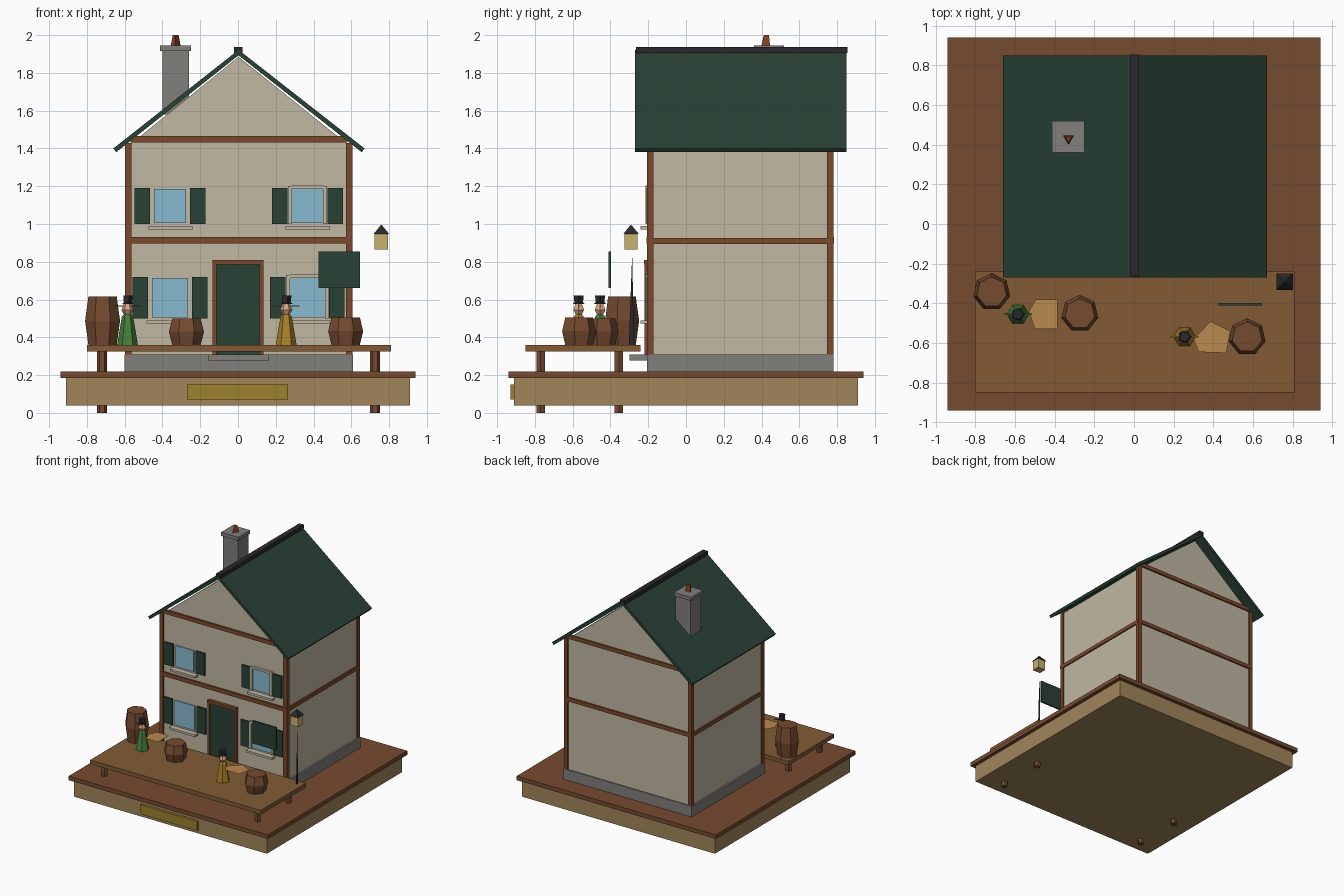
import bpy, bmesh, math

if "Cube" in bpy.data.objects:
    bpy.data.objects.remove(bpy.data.objects["Cube"])

def mat(name, r, g, b):
    m = bpy.data.materials.new(name)
    m.diffuse_color = [*(min(1, c * 1.12 / 255) ** 2.2 for c in (r, g, b)), 1]
    m.use_nodes = True
    m.node_tree.nodes["Principled BSDF"].inputs["Base Color"].default_value = m.diffuse_color
    return m

TAN = mat("tan_wood", 143, 118, 82)
BROWN = mat("brown_wood", 105, 68, 46)
DECK = mat("deck_wood", 115, 82, 50)
TIMBER = mat("timber", 110, 66, 42)
WALL = mat("plaster", 171, 163, 144)
GREEN = mat("dark_green", 40, 60, 50)
STONE = mat("stone", 115, 113, 110)
GLASS = mat("glass", 120, 165, 185)
BRASS = mat("brass", 140, 115, 45)
LAMP = mat("lamp_glow", 178, 158, 100)
CRATE = mat("crate_wood", 165, 122, 70)
BLACK = mat("iron", 40, 40, 42)
ROBE_A = mat("green_cloth", 65, 115, 55)
ROBE_B = mat("ochre_cloth", 150, 115, 40)
SKIN = mat("skin", 190, 145, 115)
POT = mat("clay", 120, 62, 42)

def finish(name, bm, m):
    bmesh.ops.recalc_face_normals(bm, faces=bm.faces)
    me = bpy.data.meshes.new(name)
    bm.to_mesh(me)
    bm.free()
    me.materials.append(m)
    ob = bpy.data.objects.new(name, me)
    bpy.context.collection.objects.link(ob)
    return ob

def box(name, x0, x1, y0, y1, z0, z1, m):
    bm = bmesh.new()
    bmesh.ops.create_cube(bm, size=1)
    for v in bm.verts:
        v.co = ((x0 + x1) / 2 + v.co.x * (x1 - x0), (y0 + y1) / 2 + v.co.y * (y1 - y0),
                (z0 + z1) / 2 + v.co.z * (z1 - z0))
    return finish(name, bm, m)

def extrude_y(name, pts, y0, y1, m):
    bm = bmesh.new()
    f = bm.faces.new([bm.verts.new((x, y0, z)) for x, z in pts])
    new = bmesh.ops.extrude_face_region(bm, geom=[f])["geom"]
    bmesh.ops.translate(bm, vec=(0, y1 - y0, 0),
                        verts=[g for g in new if isinstance(g, bmesh.types.BMVert)])
    return finish(name, bm, m)

def lathe(name, x, y, profile, n, m, turn=0.0):
    bm = bmesh.new()
    rings = [[bm.verts.new((x + r * math.cos(turn + math.tau * i / n),
                            y + r * math.sin(turn + math.tau * i / n), z)) for i in range(n)]
             for r, z in profile]
    for a, b in zip(rings, rings[1:]):
        for i in range(n):
            j = (i + 1) % n
            bm.faces.new((a[i], a[j], b[j], b[i]))
    bm.faces.new(rings[0])
    bm.faces.new(rings[-1])
    return finish(name, bm, m)

def sheet(name, pts, m):
    bm = bmesh.new()
    bm.faces.new([bm.verts.new(p) for p in pts])
    return finish(name, bm, m)

# Plinth with plaque
box("plinth", -.91, .91, -.91, .91, .04, .19, TAN)
box("plinth_top", -.94, .94, -.94, .94, .185, .22, BROWN)
box("plaque", -.27, .265, -.93, -.90, .07, .15, BRASS)

# Raised deck on posts
box("deck", -.80, .81, -.85, -.24, .325, .36, DECK)
for x in (-.72, .725):
    for y in (-.77, -.355):
        lathe("deck_post", x, y, [(.026, 0), (.026, .33)], 6, BROWN)

# House body, roof and chimney
box("foundation", -.60, .61, -.207, .78, .22, .31, STONE)
extrude_y("house_walls", [(-.585, .31), (.595, .31), (.595, 1.41), (.003, 1.885), (-.585, 1.41)],
          -.195, .77, WALL)
extrude_y("roof", [(-.66, 1.40), (.003, 1.922), (.67, 1.40), (.655, 1.38), (.003, 1.893), (-.645, 1.38)],
          -.27, .85, GREEN)
box("ridge_cap", -.02, .025, -.265, .855, 1.905, 1.937, BLACK)
box("chimney", -.40, -.26, .37, .51, 1.58, 1.92, STONE)
box("chimney_cap", -.412, -.25, .36, .52, 1.915, 1.945, STONE)
lathe("chimney_pot", -.33, .43, [(.03, 1.945), (.018, 2.0)], 3, POT, math.pi / 6)

# Timber frame: corner posts, storey bands, gable bands
for x in (-.598, .572):
    for y in (-.207, .747):
        box("corner_timber", x, x + .034, y, y + .034, .31, 1.43, TIMBER)
for y in (-.21, .765):
    box("storey_band", -.595, .605, y, y + .018, .897, .93, TIMBER)
    box("gable_band", -.57, .58, y, y + .018, 1.432, 1.465, TIMBER)
for x in (-.597, .589):
    box("side_band", x, x + .018, -.20, .77, .895, .927, TIMBER)

# Windows with shutters and sills
for x in (-.36, .367):
    for z0, z1, w in ((1.0, 1.19, .085), (.50, .72, .095)):
        box("window_glass", x - w, x + w, -.205, -.19, z0 + .005, z1 - .005, GLASS)
        box("window_sill", x - .115 - (w - .085), x + .12, -.24, -.19, z0 - .028, z0 - .01, WALL)
        for s in (-1, 1):
            c = x + s * (w + .062)
            box("shutter", c - .041, c + .041, -.21, -.19, z0, z1, GREEN)
            if x > 0:
                box("window_frame", x + s * (w + .008) - .01, x + s * (w + .008) + .01,
                    -.215, -.19, z0, z1 + .01, WALL)
        if x > 0:
            box("window_lintel", x - w, x + w, -.215, -.19, z1 - .005, z1 + .013, WALL)

# Door
box("door", -.115, .12, -.21, -.19, .30, .79, GREEN)
for x in (-.135, .115):
    box("door_jamb", x, x + .02, -.22, -.19, .31, .79, TIMBER)
box("door_lintel", -.135, .135, -.222, -.19, .785, .81, TIMBER)
box("door_step", -.155, .165, -.30, -.20, .278, .308, STONE)

# Barrels and crate tops
for x, y, h in ((-.717, -.343, .255), (-.273, -.452, .14), (.57, -.57, .145)):
    lathe("barrel", x, y, [(.077, .36), (.095, .36 + h * .5), (.077, .36 + h)], 7, BROWN, math.pi / 2)
sheet("crate_top", [(-.50, -.53, .50), (-.385, -.53, .50), (-.385, -.38, .50),
                    (-.495, -.38, .50), (-.53, -.44, .50)], CRATE)
sheet("crate_top", [(.325, -.645, .50), (.465, -.65, .50), (.485, -.54, .50), (.385, -.49, .50),
                    (.30, -.58, .50)], CRATE)

# Small figures
for x, y, robe in ((-.585, -.455, ROBE_A), (.255, -.568, ROBE_B)):
    lathe("figure_robe", x, y, [(.055, .36), (.03, .51), (.015, .525)], 6, robe)
    lathe("figure_head", x, y, [(.012, .51), (.033, .545), (.018, .58)], 6, SKIN)
    lathe("figure_hat", x, y, [(.034, .577), (.024, .585), (.028, .622)], 5, BLACK)
    box("figure_arms", x - .07, x + .07, y - .004, y + .004, .562, .568, robe)

# Hanging sign board and lamp
box("sign_board", .425, .645, -.41, -.397, .66, .855, GREEN)
sheet("lamp_post", [(.76, -.285, .84), (.76, -.303, .36), (.76, -.275, .36)], BLACK)
box("lantern", .723, .795, -.325, -.258, .865, .95, LAMP)
lathe("lantern_roof", .759, -.291, [(.058, .947), (.003, .995)], 4, BLACK, math.pi / 4)
